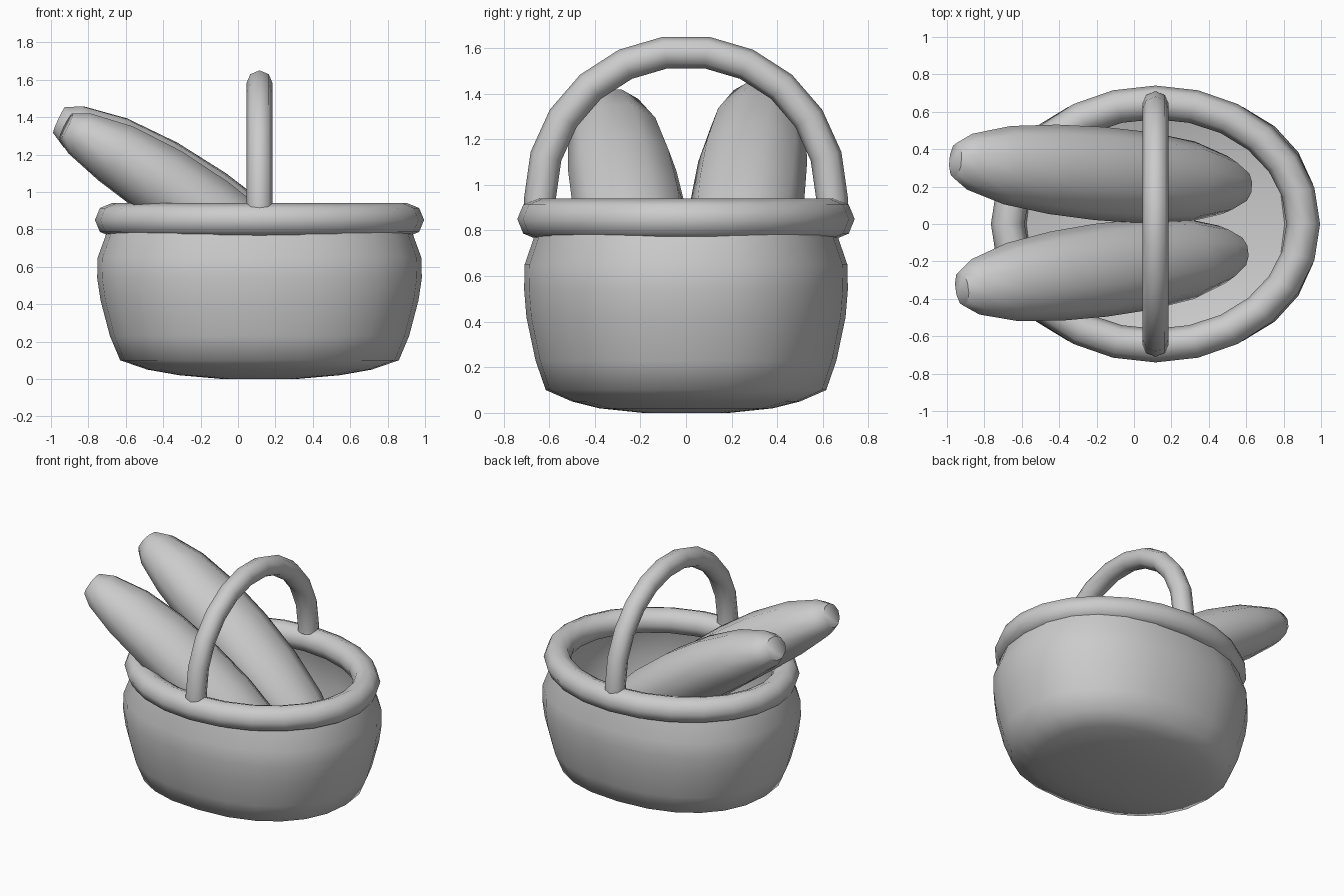
import bpy, bmesh
from math import sin, cos, pi, radians, copysign
from mathutils import Vector

if "Cube" in bpy.data.objects:
    bpy.data.objects.remove(bpy.data.objects["Cube"])

CX = 0.115  # basket centre in x


def loft(name, rings, cap=True, closed=False, angle=50):
    """Skin a list of equally sized point rings into one smooth object."""
    bm = bmesh.new()
    rows = [[bm.verts.new(p) for p in r] for r in rings]
    pairs = list(zip(rows, rows[1:])) + ([(rows[-1], rows[0])] if closed else [])
    n = len(rows[0])
    for a, b in pairs:
        for i in range(n):
            j = (i + 1) % n
            bm.faces.new((a[i], a[j], b[j], b[i]))
    if cap and not closed:
        bm.faces.new(rows[0])
        bm.faces.new(rows[-1])
    bmesh.ops.recalc_face_normals(bm, faces=bm.faces)
    for f in bm.faces:
        f.smooth = True
    me = bpy.data.meshes.new(name)
    bm.to_mesh(me)
    bm.free()
    me.set_sharp_from_angle(angle=radians(angle))
    ob = bpy.data.objects.new(name, me)
    bpy.context.collection.objects.link(ob)
    return ob


def oval(ax, ay, z, power=2.25, n=24):
    """Slightly squared oval ring around the basket centre."""
    pts = []
    for i in range(n):
        c, s = cos(2 * pi * i / n), sin(2 * pi * i / n)
        pts.append((CX + ax * copysign(abs(c) ** (2 / power), c),
                    ay * copysign(abs(s) ** (2 / power), s), z))
    return pts


def section(p, side, up, rs, ru, n=8):
    return [p + side * rs * cos(2 * pi * i / n) + up * ru * sin(2 * pi * i / n)
            for i in range(n)]


# Basket body: outer wall from the bottom up, then inner wall down to the floor
profile = [(.20, .19, 0), (.43, .38, .02), (.60, .50, .05), (.745, .615, .10),
           (.80, .66, .23), (.85, .70, .42), (.868, .71, .54), (.865, .708, .65),
           (.825, .67, .76), (.80, .66, .85), (.74, .60, .85), (.78, .63, .74),
           (.81, .655, .58), (.78, .63, .36), (.69, .56, .14), (.40, .35, .07)]
loft("basket_body", [oval(*p) for p in profile])

# Rim: oval tube around the mouth
rim = []
for i in range(24):
    a = 2 * pi * i / 24
    rim.append(section(Vector((CX + .79 * cos(a), .65 * sin(a), .85)),
                       Vector((cos(a), sin(a), 0)), Vector((0, 0, 1)), .09, .09))
loft("basket_rim", rim, closed=True, angle=60)

# Handle: arched tube across the basket
arch = []
for i in range(12):
    a = pi * i / 11
    arch.append(section(Vector((CX, .64 * cos(a), .945 + .642 * sin(a))),
                        Vector((1, 0, 0)), Vector((0, cos(a), sin(a))), .07, .07))
for k in (0, -1):  # feet sink slightly into the rim
    foot = [p - Vector((0, 0, .03)) for p in arch[k]]
    arch = [foot] + arch if k == 0 else arch + [foot]
loft("basket_handle", arch, angle=60)

# Bread loaves: tapered, gently bowed, leaning out of the basket
TAPER = [(0, .38), (.05, .60), (.18, .84), (.34, .96), (.5, 1), (.66, .98),
         (.82, .87), (.94, .62), (1, .36)]


def loaf(name, x0, x1, y0, y1, z0, slope):
    rings = []
    for t, r in TAPER:
        u = t * (x1 - x0)
        p = Vector((x0 + u, y0 + t * (y1 - y0), z0 - slope * u - .16 * u * u))
        d = Vector((x1 - x0, y1 - y0, -(slope + .32 * u) * (x1 - x0))).normalized()
        side = Vector((0, 0, 1)).cross(d).normalized()
        rings.append(section(p, side, d.cross(side), .25 * r, .21 * r, 10))
    loft(name, rings, angle=60)


loaf("bread_loaf_back", -.955, .58, .34, .20, 1.385, .46)
loaf("bread_loaf_front", -.92, .56, -.345, -.15, 1.35, .50)
